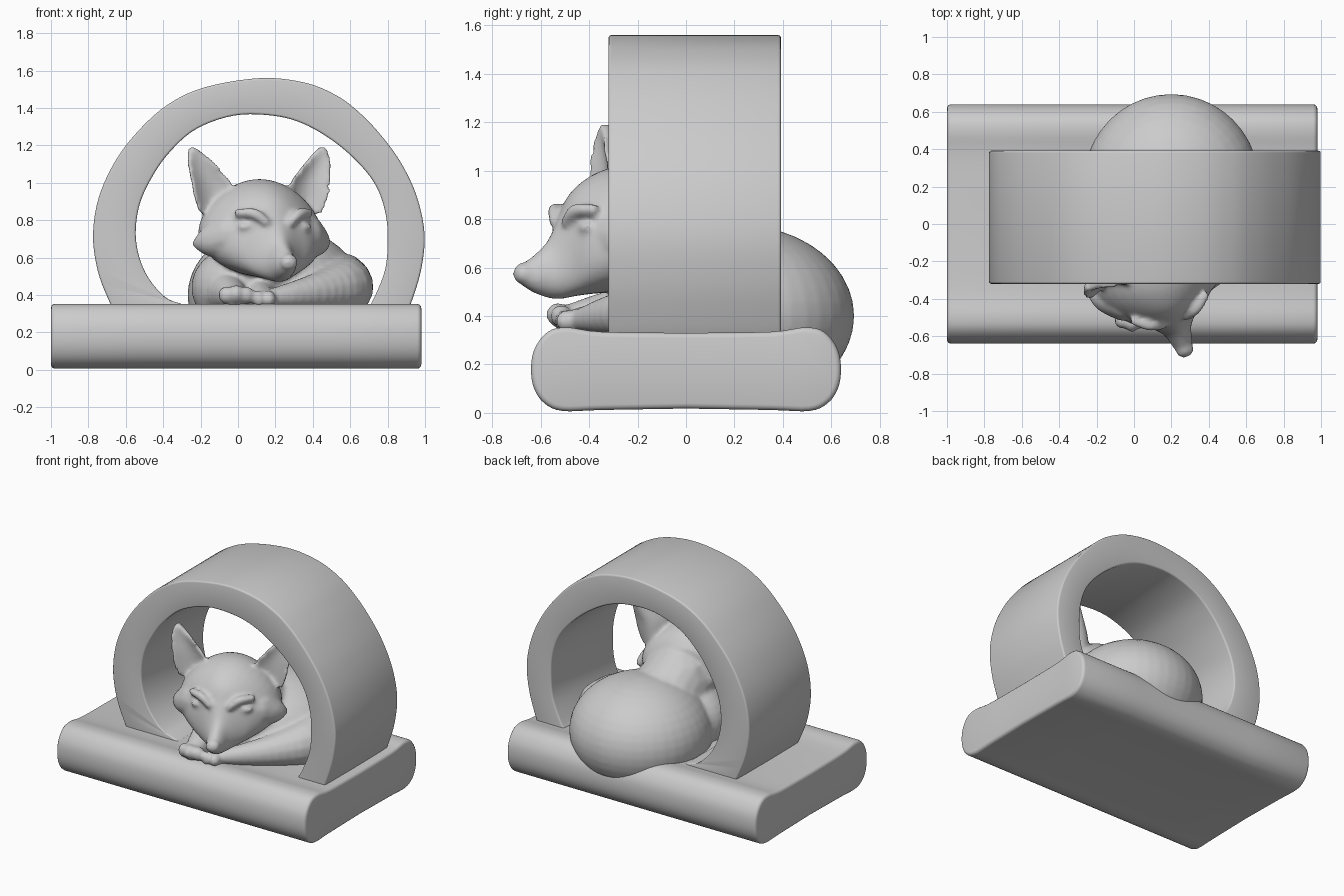
import bpy, bmesh, math
from mathutils import Vector, Matrix

if "Cube" in bpy.data.objects:
    bpy.data.objects.remove(bpy.data.objects["Cube"])


def spline(pts, steps=5):
    """Smooth open curve through the points."""
    p = [Vector(q) for q in pts]
    p = [2 * p[0] - p[1]] + p + [2 * p[-1] - p[-2]]
    out = []
    for a, b, c, d in zip(p, p[1:], p[2:], p[3:]):
        for i in range(steps):
            t = i / steps
            out.append(0.5 * (2 * b + (c - a) * t + (2 * a - 5 * b + 4 * c - d) * t * t
                              + (3 * b - a - 3 * c + d) * t ** 3))
    return out + [p[-2]]


class Shape:
    """Plain lists of vertices and faces, filled by lofting."""
    def __init__(self):
        self.verts, self.faces = [], []

    def loft(self, rings, mat=Matrix()):
        n, o = len(rings[0]), len(self.verts)
        self.verts += [mat @ Vector(q) for r in rings for q in r]
        for k in range(len(rings) - 1):
            a = o + k * n
            self.faces += [(a + i, a + (i + 1) % n, a + n + (i + 1) % n, a + n + i)
                           for i in range(n)]
        last = o + (len(rings) - 1) * n
        self.faces += [tuple(range(o + n - 1, o - 1, -1)), tuple(range(last, last + n))]

    def blob(self, c, r, mat=Matrix(), n=16):
        rx, ry, rz = (r, r, r) if isinstance(r, (int, float)) else r
        rings = []
        for k in range(n // 2 + 1):
            a = math.pi * (.02 + .96 * k / (n // 2))
            s, h = math.sin(a), -math.cos(a)
            rings.append([(c[0] + rx * s * math.cos(math.tau * i / n),
                           c[1] + ry * s * math.sin(math.tau * i / n),
                           c[2] + rz * h) for i in range(n)])
        self.loft(rings, mat)

    def limb(self, pts, mat=Matrix()):
        """Tapered limb: spheres along a path of (x, y, z, radius)."""
        for q in spline(pts, 4):
            self.blob(q[:3], q[3], mat, 14)

    def finish(self, name, mods):
        me = bpy.data.meshes.new(name)
        me.from_pydata(self.verts, [], self.faces)
        bm = bmesh.new()
        bm.from_mesh(me)
        bmesh.ops.recalc_face_normals(bm, faces=bm.faces[:])
        bm.to_mesh(me)
        bm.free()
        ob = bpy.data.objects.new(name, me)
        bpy.context.collection.objects.link(ob)
        for kind, props in mods:
            m = ob.modifiers.new(kind, kind)
            for k, v in props.items():
                setattr(m, k, v)
        bpy.ops.object.select_all(action='DESELECT')
        ob.select_set(True)
        bpy.context.view_layer.objects.active = ob
        bpy.ops.object.convert(target='MESH')
        return ob


def bevel(w):
    return ('BEVEL', dict(width=w, segments=3, limit_method='ANGLE', angle_limit=math.radians(50)))


# Base: bone-shaped section along x
half = spline([(0, .33), (-.35, .335), (-.49, .353), (-.57, .335), (-.625, .265), (-.64, .18),
               (-.627, .1), (-.585, .04), (-.51, .008), (-.35, .012), (0, .018)], 4)
section = [(p.x, p.y) for p in half] + [(-p.x, p.y) for p in half[-2:0:-1]]
base = Shape()
base.loft([[(x, y, z) for y, z in section] for x in (-1, -.5, 0, .5, .98)])
base.finish('base', [bevel(.022)])
bpy.ops.object.shade_smooth_by_angle(angle=math.radians(40))

# Arch: hand-shaped ring standing on the base
outer = spline([(-.64, .28), (-.69, .37), (-.75, .53), (-.775, .72), (-.745, .92), (-.66, 1.11),
                (-.54, 1.27), (-.38, 1.415), (-.18, 1.51), (.12, 1.56), (.36, 1.535), (.53, 1.465),
                (.65, 1.375), (.76, 1.26), (.87, 1.11), (.955, .93), (.997, .73), (.98, .54),
                (.93, .37), (.89, .28)])
inner = spline([(-.2, .28), (-.27, .34), (-.39, .39), (-.495, .52), (-.545, .69), (-.53, .87),
                (-.46, 1.03), (-.36, 1.17), (-.22, 1.29), (-.02, 1.36), (.18, 1.36), (.34, 1.32),
                (.5, 1.23), (.64, 1.11), (.74, .98), (.79, .83), (.8, .68), (.785, .53),
                (.72, .37), (.66, .28)])
arch = Shape()
arch.loft([[(o.x, -.32, o.y), (o.x, .392, o.y), (i.x, .392, i.y), (i.x, -.32, i.y)]
           for o, i in zip(outer, inner)])
arch.finish('arch', [bevel(.012)])
bpy.ops.object.shade_smooth_by_angle(angle=math.radians(40))

# Sleeping fox: overlapping masses fused into one skin
fox = Shape()
fox.blob((.2, .22, .4), (.47, .475, .375), n=40)                 # rump and back
fox.blob((.0, -.08, .44), (.25, .25, .22), n=28)                 # chest
fox.limb([(.13, -.12, .66, .25), (.15, .0, .55, .27), (.18, .15, .46, .3)])   # neck
fox.limb([(.18, -.43, .385, .05), (.3, -.34, .4, .075), (.45, -.2, .42, .11),
          (.56, -.03, .44, .155), (.54, .15, .45, .18)])         # tail
fox.limb([(-.1, -.1, .42, .14), (-.05, -.3, .41, .1), (-.02, -.48, .385, .065)])  # forelegs
fox.limb([(.1, -.15, .4, .12), (.12, -.32, .39, .08), (.14, -.46, .375, .055)])
for x, y, z, r in ((-.065, -.515, .4, .04), (-.01, -.53, .405, .042), (.045, -.515, .4, .04),
                   (.11, -.5, .38, .038), (.165, -.495, .38, .038)):
    fox.blob((x, y, z), (r, r * 1.15, r * 1.2))                  # toes

# Head frame: turned slightly to the right
H = Matrix.Translation((.118, -.25, 0)) @ Matrix.Rotation(math.radians(20), 4, 'Z')
# stations: forward, top, bottom, half width
skull = spline([(.47, .61, .54, .035), (.41, .645, .5, .055), (.34, .71, .475, .075),
                (.285, .81, .47, .125), (.235, .905, .48, .2), (.16, .97, .49, .275),
                (.07, 1.01, .5, .325), (-.03, 1.02, .53, .33), (-.13, .99, .56, .29),
                (-.21, .91, .62, .19)], 4)
rings = []
for f, top, bot, w in skull:
    ring = []
    for k in range(32):
        t = math.tau * k / 32
        s = math.sin(t)
        ring.append((w * math.cos(t) * (1 - .2 * s), -f, (top + bot) / 2 + (top - bot) / 2 * s))
    rings.append(ring)
fox.loft(rings, H)
fox.blob((0, -.45, .575), (.05, .042, .045), H)                  # nose
for s in (-1, 1):
    fox.limb([(s * .2, -.08, .72, .13), (s * .29, -.05, .69, .085),
              (s * .365, -.01, .675, .025)], H)                  # cheek
    fox.limb([(s * .07, -.285, .79, .025), (s * .13, -.265, .835, .03),
              (s * .2, -.215, .84, .025)], H)                    # brow
    fox.blob((s * .15, -.232, .765), (.06, .03, .025), H)        # closed eyelid
    # ear: crescent sections, hollow in front
    ear = spline([(.25, .84, .1), (.265, .93, .12), (.285, 1.01, .115), (.325, 1.09, .085),
                  (.352, 1.15, .05), (.372, 1.19, .018)], 4)
    rings = []
    for cx, z, w in ear:
        ring = []
        for k in range(24):
            t = math.tau * k / 24
            u = math.cos(t)
            ring.append((s * (cx + w * u), .05 + .03 * math.sin(t) - .6 * w * u * u, z))
        rings.append(ring)
    fox.loft(rings, H)
fox.finish('fox', [('REMESH', dict(mode='VOXEL', voxel_size=.014, use_smooth_shade=True)),
                   ('SMOOTH', dict(factor=.5, iterations=5))])
bpy.ops.object.shade_smooth()
